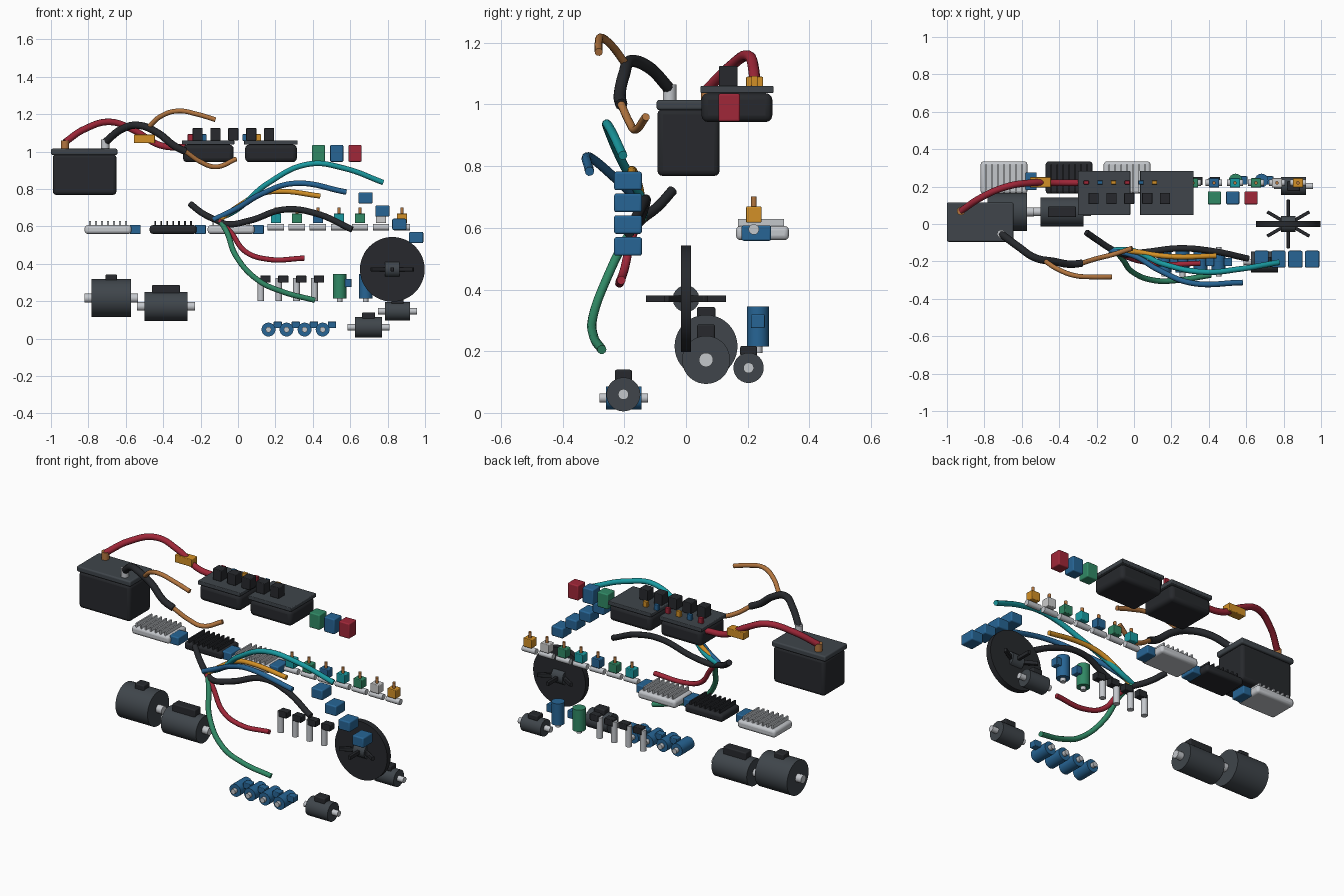
import bpy, math
from mathutils import Vector

if "Cube" in bpy.data.objects:
    bpy.data.objects.remove(bpy.data.objects["Cube"])

COL = {'black': (.02, .022, .026), 'dark': (.05, .06, .07), 'silver': (.55, .57, .6), 'blue': (.02, .13, .3),
       'red': (.35, .02, .04), 'green': (.03, .25, .13), 'teal': (.01, .33, .36), 'orange': (.65, .28, .02),
       'copper': (.45, .18, .05), 'white': (.75, .75, .75)}
MATS = {}
for n, c in COL.items():
    MATS[n] = bpy.data.materials.new(n)
    MATS[n].diffuse_color = (*c, 1)


def box(name, col, x, y, z, bevel=.004):
    """Box from (min, max) ranges on each axis."""
    bpy.ops.mesh.primitive_cube_add(size=1, location=[sum(r) / 2 for r in (x, y, z)])
    o = bpy.context.object
    o.name = name
    o.scale = [r[1] - r[0] for r in (x, y, z)]
    bpy.ops.object.transform_apply(location=False, rotation=False, scale=True)
    o.data.materials.append(MATS[col])
    if bevel:
        m = o.modifiers.new('bevel', 'BEVEL')
        m.width, m.segments = bevel, 3
        bpy.ops.object.shade_smooth_by_angle(angle=math.radians(35))
    return o


def cbox(name, col, c, s, bevel=.004):
    """Box from centre and size."""
    return box(name, col, *[(a - b / 2, a + b / 2) for a, b in zip(c, s)], bevel)


def cyl(name, col, a, b, r, sides=32):
    """Cylinder between two points."""
    a, b = Vector(a), Vector(b)
    bpy.ops.mesh.primitive_cylinder_add(radius=r, depth=(b - a).length, vertices=sides, location=(a + b) / 2)
    o = bpy.context.object
    o.name = name
    o.rotation_euler = (b - a).to_track_quat('Z', 'Y').to_euler()
    o.data.materials.append(MATS[col])
    bpy.ops.object.shade_smooth_by_angle(angle=math.radians(35))
    return o


def cable(name, col, r, pts):
    """Round cable running smoothly through the points."""
    cu = bpy.data.curves.new(name, 'CURVE')
    cu.dimensions = '3D'
    cu.bevel_depth, cu.bevel_resolution, cu.use_fill_caps = r, 3, True
    s = cu.splines.new('BEZIER')
    s.bezier_points.add(len(pts) - 1)
    for p, co in zip(s.bezier_points, pts):
        p.co = co
        p.handle_left_type = p.handle_right_type = 'AUTO'
    o = bpy.data.objects.new(name, cu)
    bpy.context.collection.objects.link(o)
    cu.materials.append(MATS[col])


# battery with terminals
box('battery_case', 'black', (-.99, -.65), (-.093, .109), (.768, .985), .018)
box('battery_lid', 'dark', (-1, -.645), (-.095, .115), (.982, 1.015), .008)
cyl('positive_terminal', 'copper', (-.925, .07, 1.01), (-.925, .07, 1.06), .022)
cyl('negative_terminal', 'silver', (-.71, -.053, 1.01), (-.71, -.053, 1.065), .022)

# power and ground cables
cable('power_cable', 'red', .018, [(-.925, .07, 1.05), (-.82, .14, 1.12), (-.68, .2, 1.158), (-.55, .22, 1.11),
                                   (-.42, .22, 1.035), (-.28, .22, 1.02)])
box('main_fuse', 'orange', (-.556, -.444), (.195, .25), (1.045, 1.09))
cable('ground_cable', 'black', .02, [(-.71, -.053, 1.05), (-.62, -.12, 1.12), (-.53, -.18, 1.14), (-.43, -.2, 1.1),
                                     (-.34, -.215, 1.03), (-.28, -.21, 1)])
cable('ground_strap_upper', 'copper', .013, [(-.48, -.195, 1.13), (-.41, -.24, 1.19), (-.32, -.275, 1.217),
                                             (-.22, -.283, 1.2), (-.12, -.283, 1.17)])
cable('ground_strap_lower', 'copper', .013, [(-.28, -.21, 1), (-.2, -.185, .945), (-.12, -.165, .918), (-.01, -.13, .96)])

# fuse boxes, fuses and relays
for i, (x0, x1) in enumerate([(-.3, -.02), (.032, .318)]):
    box(f'fuse_box_{i}', 'black', (x0 + .006, x1 - .003), (.05, .28), (.943, 1.037), .022)
    box(f'fuse_box_lid_{i}', 'dark', (x0, x1), (.047, .284), (1.037, 1.06))
for i in range(6):
    cbox(f'fuse_{i}', ('red', 'blue', 'orange')[i % 3], (-.255 + .073 * i, .222, 1.075), (.028, .02, .035), .003)
for i in range(5):
    cbox(f'small_relay_{i}', 'black', (-.216 + .0955 * i, .137, 1.092), (.055, .06, .066))
for i, c in enumerate(('green', 'blue', 'red')):
    cbox(f'large_relay_{i}', c, (.43 + .098 * i, .14, .99), (.07, .07, .09), .006)

# finned control modules
for i, (x, c) in enumerate([(-.695, 'silver'), (-.347, 'black'), (-.037, 'silver')]):
    cbox(f'control_module_{i}', c, (x, .248, .583), (.25, .172, .046), .015)
    for k in range(7):
        cbox(f'module_fin_{i}_{k}', c, (x - .096 + .032 * k, .243, .613), (.009, .148, .03), 0)
    cbox(f'module_connector_{i}', 'blue', (x + .145, .228, .583), (.06, .095, .05), .006)

# row of small sensors
for i, c in enumerate(('teal', 'green', 'blue', 'teal', 'green', 'white', 'orange')):
    x = .203 + .1123 * i
    cyl(f'sensor_body_{i}', 'silver', (x - .044, .22, .595), (x + .044, .22, .595), .017)
    cbox(f'sensor_plug_{i}', c, (x, .22, .643), (.055, .05, .052), .004)
    cyl(f'sensor_pin_{i}', 'copper', (x, .22, .66), (x, .22, .702), .009, 16)

# ignition coils and valves
for i in range(4):
    x = .122 + .0955 * i
    cyl(f'coil_shaft_{i}', 'silver', (x, .23, .2), (x, .23, .325), .018)
    cbox(f'coil_head_{i}', 'black', (x + .025, .23, .318), (.055, .045, .038))
for n, x, c in (('vent', .543, 'green'), ('flow', .682, 'blue')):
    cyl(n + '_valve', c, (x, .233, .215), (x, .233, .345), .036)
    cyl(n + '_valve_nozzle', 'silver', (x, .233, .195), (x, .233, .225), .015)
    cbox(n + '_valve_plug', 'blue', (x + .045, .233, .297), (.036, .045, .045))

# ring sensors
for i in range(4):
    x = .163 + .0965 * i
    cyl(f'ring_sensor_{i}', 'blue', (x, -.26, .048), (x, -.145, .048), .037)
    cyl(f'ring_sensor_bolt_{i}', 'silver', (x, -.28, .048), (x, -.123, .048), .015)
    cbox(f'ring_sensor_plug_{i}', 'blue', (x + .05, -.203, .073), (.045, .045, .035))

# electric motors: centre, radius, half length, shaft reach, shaft radius, cap width, cap height
for n, c, r, h, s, sr, w, ch in [
        ('large_motor', (-.678, .065, .216), .102, .106, .143, .024, .062, .025),
        ('starter_motor', (-.385, .065, .172), .078, .116, .155, .023, .15, .037),
        ('pump_motor', (.698, -.203, .06), .055, .073, .112, .017, .07, .025),
        ('fan_motor', (.853, .203, .146), .049, .067, .105, .017, .065, .022)]:
    c = Vector(c)
    X = Vector((1, 0, 0))
    cyl(n, 'dark', c - X * h, c + X * h, r, 40)
    cyl(n + '_shaft', 'silver', c - X * s, c + X * s, sr)
    box(n + '_cap', 'black', (c.x - w / 2, c.x + w / 2), (c.y - .025 - r * .05, c.y + .025 + r * .05),
        (c.z + r * .8, c.z + r + ch), .006)

# cooling fan: disc, hub and thin radial blades
F = Vector((.825, 0, .37))
cyl('fan_disc', 'black', F + Vector((0, -.017, 0)), F + Vector((0, .017, 0)), .173, 48)
cyl('fan_hub', 'dark', F + Vector((-.038, 0, 0)), F + Vector((.038, 0, 0)), .043)
for i in range(6):
    a = math.pi / 2 + i * math.pi / 3
    o = cbox(f'fan_blade_{i}', 'black', F + Vector((math.cos(a), math.sin(a), 0)) * .07, (.12, .018, .022), .003)
    o.rotation_euler.z = a

# stepped blue connectors
for i in range(4):
    cbox(f'blue_connector_{i}', 'blue', (.682 + .0903 * i, -.188, .752 - .0707 * i), (.076, .09, .06), .007)

# wiring harness
cable('harness_trunk', 'black', .017, [(-.255, -.045, .72), (-.19, -.09, .67), (-.12, -.135, .635), (-.06, -.16, .612),
                                       (.06, -.15, .63), (.25, -.13, .69), (.42, -.145, .668), (.61, -.185, .583)])
cable('teal_wire', 'teal', .015, [(-.12, -.14, .635), (-.02, -.14, .68), (.16, -.215, .83), (.38, -.257, .933),
                                  (.57, -.24, .91), (.775, -.205, .835)])
cable('blue_wire', 'blue', .015, [(-.13, -.14, .635), (0, -.17, .7), (.13, -.245, .775), (.305, -.315, .83), (.58, -.313, .783)])
cable('orange_wire', 'orange', .014, [(-.1, -.145, .635), (.02, -.15, .72), (.11, -.165, .77), (.22, -.175, .787),
                                      (.44, -.17, .762)])
cable('red_wire', 'red', .014, [(-.1, -.15, .63), (-.04, -.175, .57), (.04, -.2, .465), (.16, -.215, .424), (.355, -.21, .43)])
cable('green_wire', 'green', .015, [(-.1, -.14, .635), (-.06, -.19, .57), (-.01, -.255, .44), (.11, -.302, .31),
                                    (.24, -.3, .25), (.41, -.273, .205)])

for m in bpy.data.materials:
    if m.users and not m.is_grease_pencil:
        m.use_nodes = True
        m.node_tree.nodes["Principled BSDF"].inputs["Base Color"].default_value = m.diffuse_color
